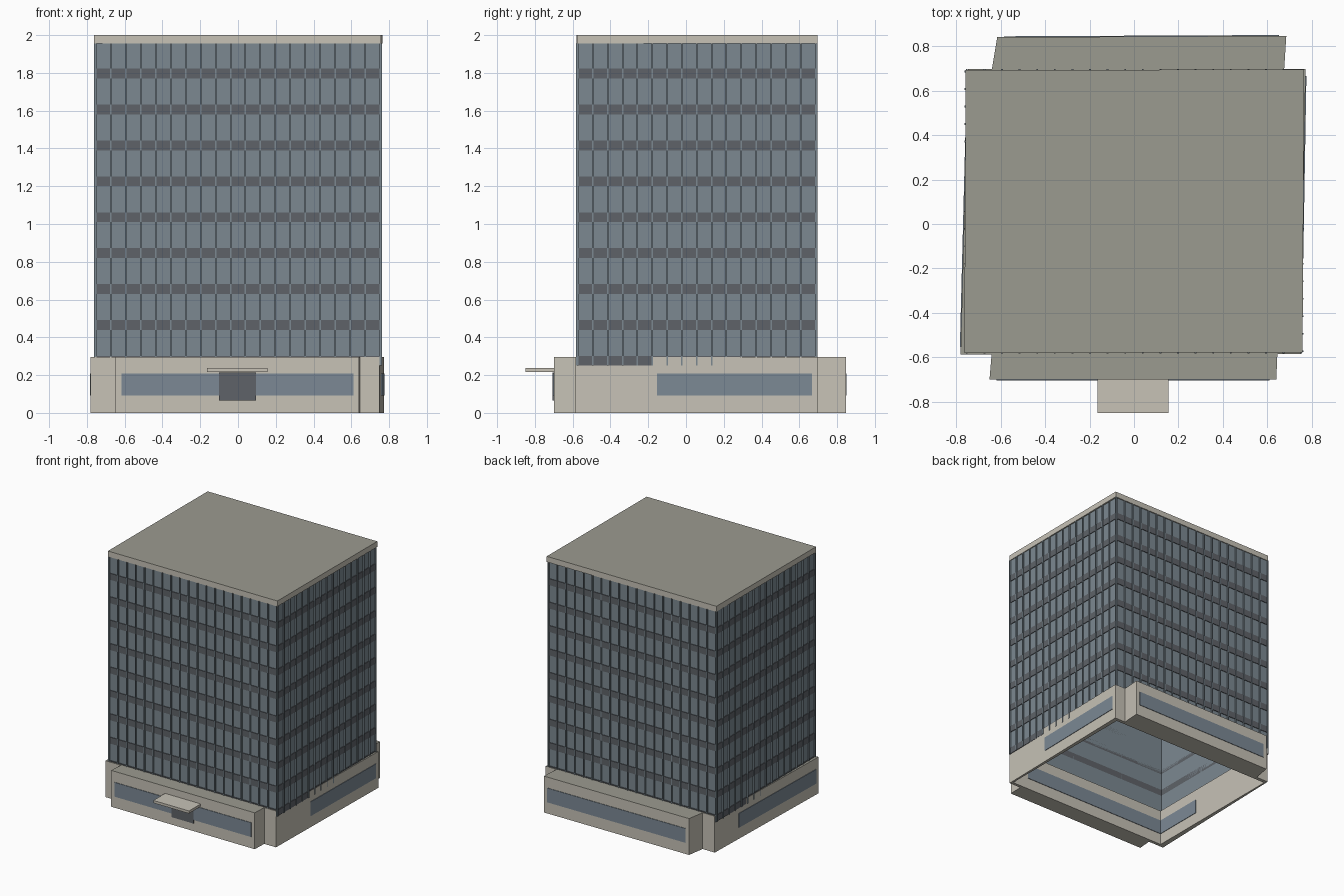
import bpy
import bmesh

old = bpy.data.objects.get("Cube")
if old:
    bpy.data.objects.remove(old, do_unlink=True)


def material(name, rgb):
    m = bpy.data.materials.new(name)
    m.use_nodes = True
    m.diffuse_color = (*rgb, 1)
    bsdf = next(n for n in m.node_tree.nodes if n.type == 'BSDF_PRINCIPLED')
    bsdf.inputs["Base Color"].default_value = (*rgb, 1)
    return m


STONE = material("pale stone", (0.57, 0.54, 0.47))
ROOF = material("roof grey", (0.33, 0.325, 0.28))
GLASS = material("blue grey glass", (0.20, 0.25, 0.285))
WINDOW = material("window blue", (0.20, 0.25, 0.30))
PANEL = material("dark panel", (0.114, 0.124, 0.14))


def add_prism(bm, pts, z0, z1, top=True, bottom=True):
    """Extrude an anticlockwise plan outline between two heights."""
    lo = [bm.verts.new((x, y, z0)) for x, y in pts]
    hi = [bm.verts.new((x, y, z1)) for x, y in pts]
    n = len(pts)
    for i in range(n):
        j = (i + 1) % n
        bm.faces.new((lo[i], lo[j], hi[j], hi[i]))
    if top:
        bm.faces.new(hi)
    if bottom:
        bm.faces.new(lo[::-1])


def rect(x0, x1, y0, y1):
    return [(x0, y0), (x1, y0), (x1, y1), (x0, y1)]


def finish(name, bm, mat, top_mat=None):
    me = bpy.data.meshes.new(name)
    bm.normal_update()
    me.materials.append(mat)
    if top_mat:
        me.materials.append(top_mat)
        for f in bm.faces:
            f.material_index = int(f.normal.z > 0.5)
    bm.to_mesh(me)
    bm.free()
    ob = bpy.data.objects.new(name, me)
    bpy.context.collection.objects.link(ob)


def prism(name, pts, z0, z1, mat, top_mat=None, **caps):
    bm = bmesh.new()
    add_prism(bm, pts, z0, z1, **caps)
    finish(name, bm, mat, top_mat)


# Tower shell, open underneath, and the roof slab
X, Y0, Y1 = 0.752, -0.572, 0.686
FOOT, EAVES, BASE = 0.25, 1.955, 0.295
prism("tower_glass", rect(-X, X, Y0, Y1), FOOT, EAVES, GLASS, top=False, bottom=False)
prism("roof_slab", [(-0.763, -0.58), (0.758, -0.578), (0.765, 0.695), (-0.757, 0.692)],
      EAVES, 2.0, STONE, ROOF)


def facade_rect(side, a0, a1, depth):
    """Plan outline of a strip standing out from one tower wall."""
    return {"front": rect(a0, a1, Y0 - depth, Y0),
            "back": rect(a0, a1, Y1, Y1 + depth),
            "left": rect(X, X + depth, a0, a1),
            "right": rect(-X - depth, -X, a0, a1)}[side]


# Storey bands and vertical fins on each facade
for side, start, end, bays in (("front", -X, X, 19), ("back", -X, X, 19),
                               ("left", Y0, Y1, 16), ("right", Y0, Y1, 16)):
    bands, fins = bmesh.new(), bmesh.new()
    for row in range(9):
        z = FOOT + 0.19 * row
        add_prism(bands, facade_rect(side, start, end, 0.005), z, z + 0.052)
    step = (end - start) / bays
    for i in range(bays + 1):
        a = start + i * step
        add_prism(fins, facade_rect(side, a - 0.004, a + 0.004, 0.011), FOOT, EAVES)
    finish(side + "_storey_bands", bands, PANEL)
    finish(side + "_fins", fins, GLASS)

# Base walls: a slightly skewed ring around the tower foot
inner = rect(-0.735, 0.735, -0.56, 0.67)
outer = [(-0.78, -0.586), (0.75, -0.584), (0.772, 0.698), (-0.747, 0.698)]
for i, side in enumerate(("front", "left", "back", "right")):
    j = (i + 1) % 4
    prism(side + "_base_wall", [outer[i], outer[j], inner[j], inner[i]],
          0, BASE, STONE, ROOF)

# Projecting front and back wings
prism("front_wing", [(-0.65, -0.7), (0.64, -0.7), (0.645, -0.58), (-0.64, -0.58)],
      0, BASE, STONE, ROOF)
prism("back_wing", [(-0.64, 0.69), (0.675, 0.69), (0.685, 0.846), (-0.615, 0.84)],
      0, BASE, STONE, ROOF)


# Ribbon windows as thin plates
def wall_plate(name, p, q, t0, t1, z0, z1, mat, out=0.004):
    """Plate along the plan line p-q between fractions t0 and t1."""
    dx, dy = q[0] - p[0], q[1] - p[1]
    length = (dx * dx + dy * dy) ** 0.5
    nx, ny = dy / length * out, -dx / length * out
    a = (p[0] + dx * t0, p[1] + dy * t0)
    b = (p[0] + dx * t1, p[1] + dy * t1)
    prism(name, [(a[0] + nx, a[1] + ny), (b[0] + nx, b[1] + ny),
                 (b[0] - nx, b[1] - ny), (a[0] - nx, a[1] - ny)], z0, z1, mat)


SILL, HEAD = 0.092, 0.208
wall_plate("front_window", (-0.65, -0.7), (0.64, -0.7), 0.025, 0.977, SILL, HEAD, WINDOW)
wall_plate("back_window", (0.685, 0.846), (-0.615, 0.84), 0.025, 0.977, SILL, HEAD, WINDOW)
wall_plate("left_window", outer[1], outer[2], 0.335, 0.975, SILL, HEAD, WINDOW)
wall_plate("right_window", outer[3], outer[0], 0.23, 0.975, SILL, HEAD, WINDOW)
# Inner faces of the glazing, seen through the open underside
wall_plate("front_inner_window", inner[0], inner[1], 0.0, 0.9, SILL, HEAD, WINDOW)
wall_plate("right_inner_window", inner[3], inner[0], 0.66, 1.0, SILL, HEAD, WINDOW)

# Entrance door and canopy
prism("entrance_door", rect(-0.1, 0.095, -0.708, -0.7), 0.065, 0.215, PANEL)
prism("entrance_canopy", rect(-0.165, 0.155, -0.85, -0.695), 0.217, 0.238, STONE)
